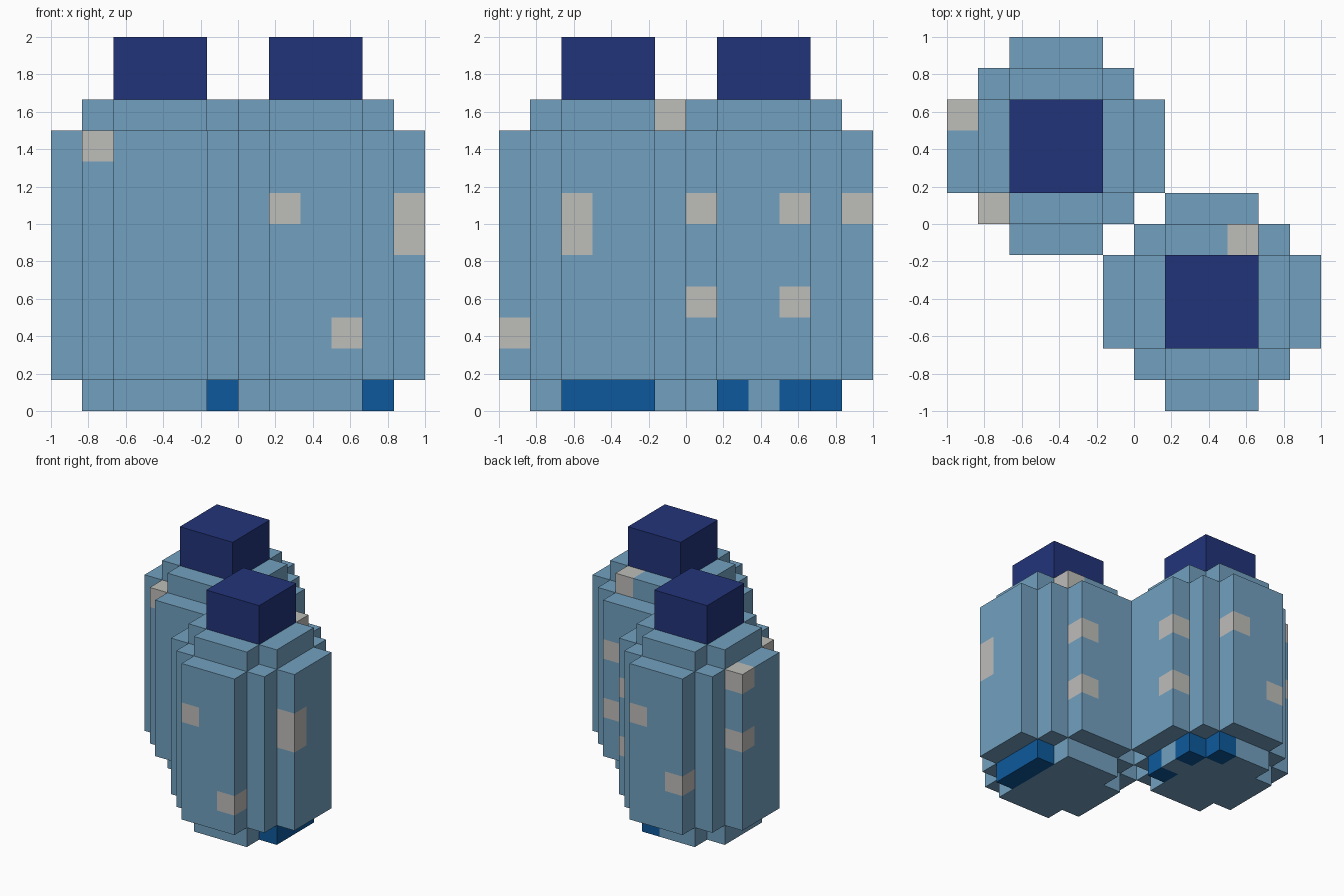
import bpy
import bmesh
from mathutils import Vector

cube = bpy.data.objects.get("Cube")
if cube:
    bpy.data.objects.remove(cube, do_unlink=True)

U = 1 / 6  # one block


def material(name, rgb):
    """Flat material from 0-255 display values."""
    lin = [((c / 255 + 0.055) / 1.055) ** 2.4 if c > 10 else c / 255 / 12.92 for c in rgb]
    mat = bpy.data.materials.new(name)
    mat.use_nodes = True
    mat.diffuse_color = (*lin, 1)
    bsdf = mat.node_tree.nodes["Principled BSDF"]
    bsdf.inputs["Base Color"].default_value = (*lin, 1)
    bsdf.inputs["Roughness"].default_value = 0.9
    return mat


SHELL = material("light_blue", (114, 161, 192))
SPOT = material("warm_grey", (190, 189, 186))
TRIM = material("strong_blue", (13, 89, 156))
CAP = material("navy", (34, 52, 122))


def block_part(name, centre, spans, z0, z1, mats, accents=()):
    """Stepped prism in whole blocks. spans[d] is the half width of the row
    d blocks from the middle; accent blocks get the second material."""
    reach = len(spans) - 1
    n = 2 * reach + 1
    cx, cy = centre
    bm = bmesh.new()
    # Plan: square grid with the stepped corners removed
    bmesh.ops.create_grid(bm, x_segments=n, y_segments=n, size=n / 2)
    drop = []
    for f in bm.faces:
        c = f.calc_center_median()
        if abs(round(c.x)) > spans[abs(round(c.y))]:
            drop.append(f)
    bmesh.ops.delete(bm, geom=drop, context='FACES')
    bmesh.ops.translate(bm, verts=bm.verts, vec=(cx + 0.5, cy + 0.5, z0))
    # Raise the plan one block at a time
    top = list(bm.faces)
    for level in range(z0, z1):
        out = bmesh.ops.extrude_face_region(bm, geom=top, use_keep_orig=(level == z0))["geom"]
        top = [g for g in out if isinstance(g, bmesh.types.BMFace)]
        verts = [g for g in out if isinstance(g, bmesh.types.BMVert)]
        bmesh.ops.translate(bm, verts=verts, vec=(0, 0, 1))
    bmesh.ops.recalc_face_normals(bm, faces=bm.faces)
    # Colour the faces of accent blocks
    bm.normal_update()
    for f in bm.faces:
        p = f.calc_center_median() - f.normal * 0.5
        cell = tuple(int(round(v - 0.5)) for v in p)
        f.material_index = 1 if cell in accents else 0
    # Merge flat areas of one colour
    bmesh.ops.dissolve_limit(bm, angle_limit=0.01, verts=bm.verts, edges=bm.edges,
                             delimit={'MATERIAL'})
    bmesh.ops.scale(bm, verts=bm.verts, vec=Vector((U, U, U)))
    mesh = bpy.data.meshes.new(name)
    bm.to_mesh(mesh)
    bm.free()
    for m in mats:
        mesh.materials.append(m)
    obj = bpy.data.objects.new(name, mesh)
    bpy.context.collection.objects.link(obj)
    return obj


# Plans: half width of each row outward from the middle row
BODY_PLAN = (3, 3, 2, 1)
CROSS_PLAN = (2, 2, 1)
CAP_PLAN = (1, 1)

# Accent blocks (x, y, z) in block units
body_spots = {
    "back": {(-5, 0, 8), (-6, 3, 8), (-6, 3, 5), (0, 3, 6), (0, 3, 3),
             (-2, 5, 6), (-4, 5, 3)},
    "front": {(1, -6, 6), (3, -6, 2), (5, -4, 5), (5, -4, 6), (3, 0, 6), (3, 0, 3)},
}
base_trim = {
    "back": {(-1, 1, 0), (-1, 3, 0), (-2, 4, 0)},
    "front": {(4, -4, 0), (4, -3, 0), (4, -2, 0)},
}
shoulder_spots = {"back": set(), "front": {(3, -1, 9)}}

# Two canisters set diagonally
for side, centre in (("back", (-3, 2)), ("front", (2, -3))):
    block_part(side + "_base", centre, CROSS_PLAN, 0, 1, (SHELL, TRIM), base_trim[side])
    block_part(side + "_body", centre, BODY_PLAN, 1, 9, (SHELL, SPOT), body_spots[side])
    block_part(side + "_shoulder", centre, CROSS_PLAN, 9, 10, (SHELL, SPOT), shoulder_spots[side])
    block_part(side + "_cap", centre, CAP_PLAN, 10, 12, (CAP,))
